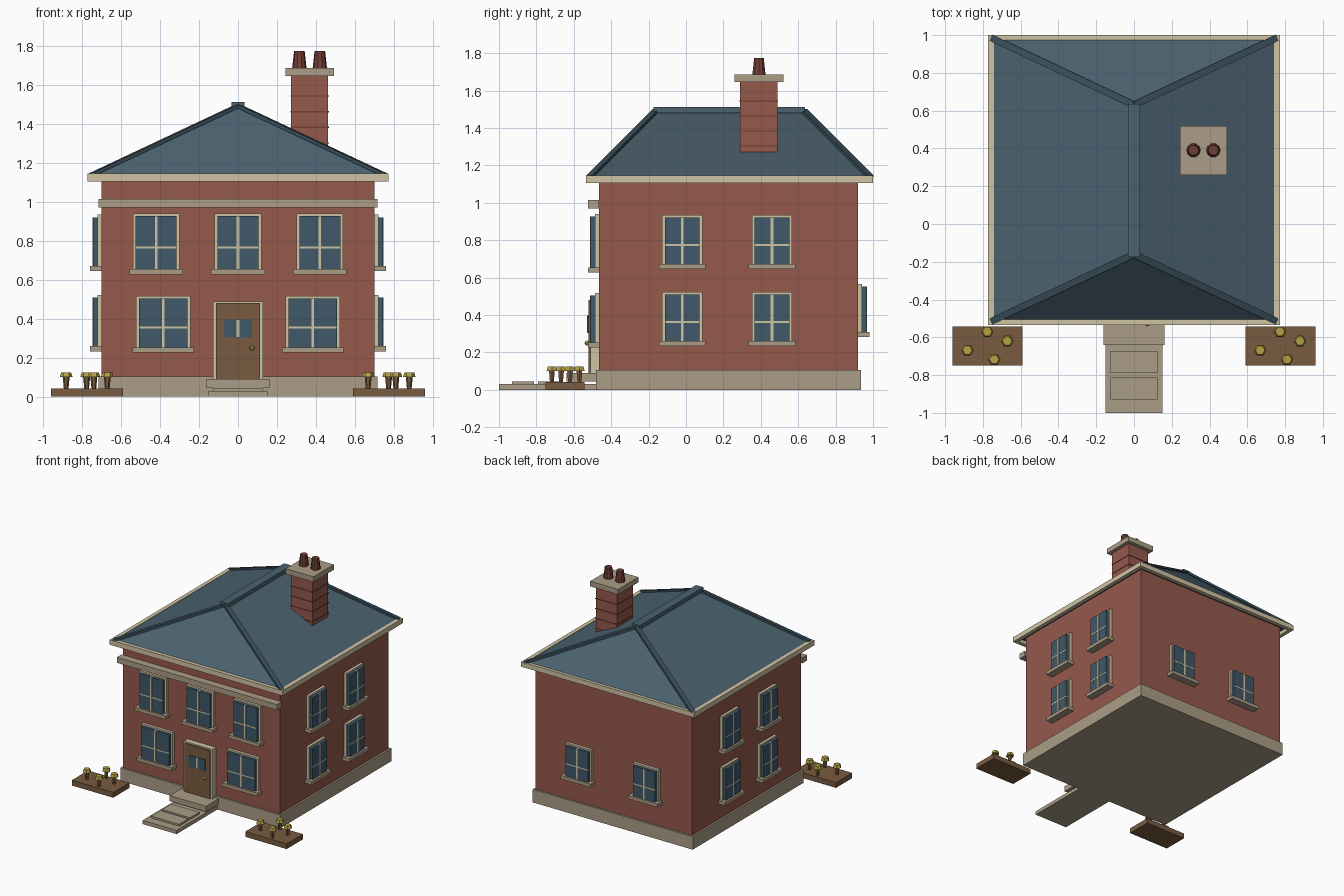
import bpy, bmesh, math
from mathutils import Matrix, Vector

cube = bpy.data.objects.get("Cube")
if cube:
    bpy.data.objects.remove(cube)


def material(name, r, g, b):
    m = bpy.data.materials.new(name)
    m.use_nodes = True
    m.diffuse_color = (r, g, b, 1)
    m.node_tree.nodes["Principled BSDF"].inputs["Base Color"].default_value = (r, g, b, 1)
    return m


BRICK = material("red brick", 0.30, 0.10, 0.073)
DARK = material("dark clay", 0.17, 0.05, 0.036)
STONE = material("stone", 0.41, 0.34, 0.24)
CREAM = material("cream trim", 0.63, 0.55, 0.37)
SLATE = material("roof slate", 0.07, 0.122, 0.16)
RIDGE = material("ridge slate", 0.04, 0.075, 0.10)
GLASS = material("window glass", 0.05, 0.098, 0.14)
WOOD = material("brown wood", 0.19, 0.105, 0.05)
GOLD = material("gold", 0.46, 0.36, 0.06)


def finish(name, bm, mat, matrix=Matrix()):
    bmesh.ops.recalc_face_normals(bm, faces=bm.faces)
    mesh = bpy.data.meshes.new(name)
    bm.to_mesh(mesh)
    bm.free()
    mesh.materials.append(mat)
    ob = bpy.data.objects.new(name, mesh)
    ob.matrix_world = matrix
    bpy.context.collection.objects.link(ob)
    return ob


def box(name, mat, x, y, z, matrix=Matrix()):
    """Box from (min, max) pairs along each axis."""
    bm = bmesh.new()
    bmesh.ops.create_cube(bm, size=1)
    for v in bm.verts:
        v.co = [lo + (c + 0.5) * (hi - lo) for c, (lo, hi) in zip(v.co, (x, y, z))]
    return finish(name, bm, mat, matrix)


def cone(name, mat, x, y, z0, z1, r0, r1, sides):
    bm = bmesh.new()
    bmesh.ops.create_cone(bm, cap_ends=True, segments=sides, radius1=r0, radius2=r1, depth=z1 - z0,
                          matrix=Matrix.Rotation(math.pi / 2, 4, "Z"))
    return finish(name, bm, mat, Matrix.Translation((x, y, (z0 + z1) / 2)))


def mid(half):
    return (-half, half)


def bar(name, mat, a, b, width, height):
    """Square bar laid from point a to point b."""
    a, b = Vector(a), Vector(b)
    d = (b - a).normalized()
    side = d.cross(Vector((0, 0, 1))).normalized()
    up = side.cross(d)
    m = Matrix((d, side, up)).transposed().to_4x4()
    m.translation = a
    return box(name, mat, (0, (b - a).length), mid(width / 2), mid(height / 2), m)


# Body of the house
FRONT, BACK, SIDE = -0.465, 0.92, 0.70
box("plinth", STONE, mid(0.715), (FRONT - 0.015, BACK + 0.015), (0, 0.105))
box("brick_walls", BRICK, mid(SIDE), (FRONT, BACK), (0.1, 1.135))
box("front_band_course", STONE, mid(0.715), (FRONT - 0.06, FRONT), (0.97, 1.015))

# Hipped roof: the base rectangle shrinks to a ridge line
EX, Y0, Y1 = 0.755, -0.515, 0.985
EAVE, TOP, R0, R1 = 1.135, 1.49, -0.16, 0.63
bm = bmesh.new()
fl, fr, br, bl, rf, rb = [bm.verts.new(p) for p in (
    (-EX, Y0, EAVE), (EX, Y0, EAVE), (EX, Y1, EAVE), (-EX, Y1, EAVE), (0, R0, TOP), (0, R1, TOP))]
for f in ((fl, fr, rf), (fr, br, rb, rf), (br, bl, rb), (bl, fl, rf, rb), (bl, br, fr, fl)):
    bm.faces.new(f)
finish("hip_roof", bm, SLATE)
box("ridge_cap", RIDGE, mid(0.033), (R0 - 0.015, R1 + 0.005), (1.48, 1.513)).data.materials[0] = SLATE
for s, side in ((-1, "right"), (1, "left")):
    for label, y, r in (("front", Y0, R0), ("back", Y1, R1)):
        bar(f"{label}_{side}_hip_tile", RIDGE, (s * EX, y, EAVE + 0.003), (0, r, TOP + 0.003), 0.036, 0.018)
    box(f"{side}_gutter", CREAM, sorted((s * 0.74, s * 0.772)), (-0.535, 1.0), (1.105, 1.145))
box("front_gutter", CREAM, mid(0.772), (-0.535, -0.503), (1.105, 1.145))
box("back_gutter", CREAM, mid(0.772), (0.968, 1.0), (1.105, 1.145))

# Chimney with brick courses, cap and two pots
box("chimney_stack", BRICK, (0.272, 0.463), (0.29, 0.49), (1.15, 1.65))
for i in range(4):
    z = 1.30 + i * 0.08
    box("chimney_course", DARK, (0.269, 0.466), (0.287, 0.493), (z, z + 0.006))
box("chimney_cap", STONE, (0.243, 0.492), (0.26, 0.52), (1.645, 1.687))
for x in (0.315, 0.42):
    cone("chimney_pot", DARK, x, 0.39, 1.685, 1.775, 0.037, 0.027, 10)


# Windows: local origin on the wall, facing local -y
def window(label, matrix, u, width, z0, z1):
    m = matrix @ Matrix.Translation((u, 0, 0))
    h, bar_z = width / 2, z0 + (z1 - z0) * 0.39
    box(label + "_window_frame", CREAM, mid(h), (-0.022, 0.01), (z0 - 0.01, z1), m)
    box(label + "_window_glass", GLASS, mid(h - 0.015), (-0.045, -0.02), (z0, z1 - 0.013), m)
    box(label + "_window_mullion", CREAM, mid(0.007), (-0.048, -0.02), (z0, z1 - 0.013), m)
    box(label + "_window_crossbar", CREAM, mid(h - 0.015), (-0.047, -0.02), (bar_z - 0.005, bar_z + 0.005), m)
    box(label + "_window_sill", STONE, mid(h + 0.018), (-0.06, 0.01), (z0 - 0.027, z0), m)


def wall(x, y, turn):
    return Matrix.Translation((x, y, 0)) @ Matrix.Rotation(math.radians(turn), 4, "Z")


front, back = wall(0, FRONT, 0), wall(0, BACK, 180)
for u in (-0.42, 0, 0.42):
    window("upper_front", front, u, 0.24, 0.655, 0.94)
for u in (-0.383, 0.383):
    window("lower_front", front, u, 0.28, 0.253, 0.517)
for u in (-0.3, 0.3):
    window("back", back, u, 0.23, 0.31, 0.565)
for label, x, turn in (("left", SIDE, 90), ("right", -SIDE, -90)):
    for y in (-0.02, 0.46):
        for level, z in (("upper", 0.672), ("lower", 0.26)):
            window(f"{level}_{label}", wall(x, y, turn), 0, 0.215, z, z + 0.262)

# Front door
box("door_frame", CREAM, mid(0.128), (-0.045, 0), (0.085, 0.49), front)
box("door", WOOD, mid(0.112), (-0.055, 0), (0.085, 0.48), front)
box("door_glass", GLASS, mid(0.072), (-0.062, -0.05), (0.305, 0.397), front)
box("door_glass_bar", CREAM, mid(0.007), (-0.064, -0.05), (0.305, 0.397), front)
bm = bmesh.new()
bmesh.ops.create_uvsphere(bm, u_segments=8, v_segments=6, radius=0.013)
finish("door_knob", bm, GOLD, Matrix.Translation((0.072, FRONT - 0.064, 0.25)))

# Doorstep and garden path
box("doorstep", STONE, mid(0.162), (-0.64, -0.47), (0.045, 0.09))
box("garden_path", STONE, mid(0.152), (-1.0, -0.47), (0, 0.03))
for y in (-0.93, -0.79):
    box("paving_slab", STONE, mid(0.125), (y, y + 0.118), (0.03, 0.045))

# Flower beds
for cx in (-0.775, 0.775):
    box("flower_bed", WOOD, (cx - 0.185, cx + 0.185), (-0.75, -0.543), (0, 0.042))
    for dx, y in ((-0.107, -0.668), (-0.002, -0.57), (0.104, -0.62), (0.035, -0.717)):
        cone("flower_stem", WOOD, cx + dx, y, 0.04, 0.105, 0.012, 0.018, 6)
        cone("flower_head", GOLD, cx + dx, y, 0.1, 0.125, 0.033, 0.025, 6)
